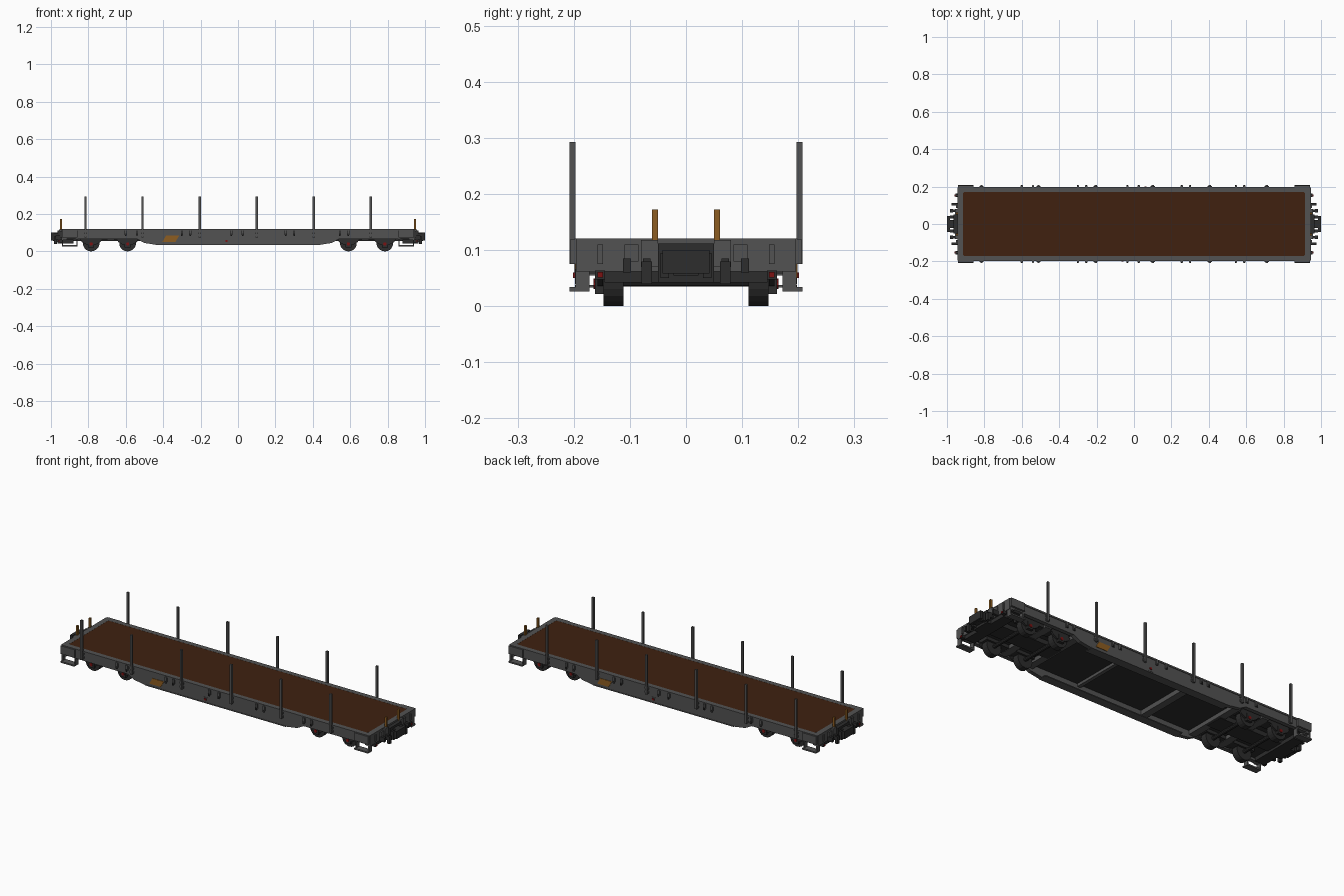
import bpy, bmesh, math
from mathutils import Vector

cube = bpy.data.objects.get("Cube")
if cube:
    bpy.data.objects.remove(cube, do_unlink=True)


def material(name, rgb):
    m = bpy.data.materials.new(name)
    m.use_nodes = True
    m.diffuse_color = (*rgb, 1)
    m.node_tree.nodes["Principled BSDF"].inputs["Base Color"].default_value = (*rgb, 1)
    return m


GREY = material("steel grey", (0.085, 0.085, 0.085))
DARK = material("dark iron", (0.026, 0.026, 0.026))
BROWN = material("deck brown", (0.050, 0.015, 0.005))
OCHRE = material("ochre paint", (0.27, 0.11, 0.015))
RED = material("signal red", (0.2, 0.006, 0.006))


def finish(bm, name, mat):
    bmesh.ops.recalc_face_normals(bm, faces=bm.faces)
    me = bpy.data.meshes.new(name)
    bm.to_mesh(me)
    bm.free()
    me.materials.append(mat)
    ob = bpy.data.objects.new(name, me)
    bpy.context.collection.objects.link(ob)
    return ob


def boxes(name, mat, spans):
    """One object from boxes given as (x0, x1, y0, y1, z0, z1)."""
    bm = bmesh.new()
    for x0, x1, y0, y1, z0, z1 in spans:
        vs = bmesh.ops.create_cube(bm, size=1)["verts"]
        for v in vs:
            v.co = Vector((x0 + (v.co.x + .5) * (x1 - x0),
                           y0 + (v.co.y + .5) * (y1 - y0),
                           z0 + (v.co.z + .5) * (z1 - z0)))
    return finish(bm, name, mat)


def prism(name, mat, pts, axis, a, b):
    """Extrude a 2D outline along z or y between a and b."""
    bm = bmesh.new()
    place = (lambda p: (p[0], p[1], a)) if axis == "z" else (lambda p: (p[0], a, p[1]))
    f = bm.faces.new([bm.verts.new(place(p)) for p in pts])
    ext = bmesh.ops.extrude_face_region(bm, geom=[f])["geom"]
    move = Vector((0, 0, b - a)) if axis == "z" else Vector((0, b - a, 0))
    bmesh.ops.translate(bm, vec=move, verts=[g for g in ext if isinstance(g, bmesh.types.BMVert)])
    return finish(bm, name, mat)


def cylinder(name, mat, r, c, axis, length, sides=16):
    bm = bmesh.new()
    bmesh.ops.create_cone(bm, cap_ends=True, segments=sides, radius1=r, radius2=r, depth=length)
    q = Vector((0, 0, 1)).rotation_difference(Vector(axis))
    for v in bm.verts:
        v.co = q @ v.co + Vector(c)
    return finish(bm, name, mat)


def mirrored(spans, mx=False, my=True):
    out = list(spans)
    if my:
        out += [(a, b, -d, -c, e, f) for a, b, c, d, e, f in out]
    if mx:
        out += [(-b, -a, c, d, e, f) for a, b, c, d, e, f in out]
    return out


# Deck and frame
L, C = 0.925, 0.02
prism("deck", BROWN, [(-L + C, -.173), (L - C, -.173), (L, -.173 + C), (L, .173 - C),
                      (L - C, .173), (-L + C, .173), (-L, .173 - C), (-L, -.173 + C)],
      "z", 0.1, 0.1205)
prism("underfloor", DARK, [(-.93, -.178), (.93, -.178), (.93, .178), (-.93, .178)], "z", 0.08, 0.1)
half = [(.94, .12), (.94, .068), (.54, .066), (.50, .045), (.43, .034)]
sill = half + [(-x, z) for x, z in reversed(half)]
for s, side in ((1, "left"), (-1, "right")):
    prism(side + "_side_sill", GREY, sill, "y", s * .174, s * .196)
boxes("side_rails", GREY, mirrored([(-.94, .94, .172, .199, .112, .121)]))
boxes("sill_bottom_flanges", GREY, mirrored([(-.43, .43, .150, .198, .033, .038)]))
boxes("end_beams", GREY, mirrored([(.915, .945, -.196, .196, .062, .121)], True, False))
boxes("deck_corner_plates", GREY, mirrored([(.9, .925, .153, .175, .1, .12)], True))
boxes("end_beam_brackets", GREY, mirrored([(.945, .951, .148, .158, .075, .11),
                                           (.945, .953, .085, .11, .08, .11),
                                           (.945, .957, .05, .08, .07, .118)], True))

# Underside structure
boxes("centre_beam", DARK, mirrored([(.5, .92, -.05, .05, .055, .08)], True, False))
boxes("cross_beams", GREY, mirrored([(.49, .53, -.174, .174, .058, .08),
                                     (.66, .70, -.174, .174, .06, .08)], True, False)
      + [(-.23, -.19, -.174, .174, .055, .08), (.19, .21, -.174, .174, .065, .08)])

# Stakes with their pockets
stake_x = [-.815 + .305 * i for i in range(6)]
for i, x in enumerate(stake_x):
    for s, side in ((1, "left"), (-1, "right")):
        y0, y1 = sorted((s * .197, s * .208))
        boxes(f"{side}_stake_{i + 1}", GREY, [(x - .006, x + .006, y0, y1, .075, .293)])
boxes("stake_pockets", GREY, mirrored([(x - .011, x + .011, .195, .203, z, z + .012)
                                       for x in stake_x for z in (.08, .102)]))
lug_x = [-.6, -.54, -.3, -.255, -.035, .025, .255, .3, .545, .59]
boxes("tie_down_lugs", GREY, mirrored([(x - .006, x + .006, .195, .205, .088, .116) for x in lug_x]))
boxes("tie_down_rings", DARK, mirrored([(x - .004, x + .004, .204, .208, .083, .095) for x in lug_x]))

# Painted side patches and small red handles
for s, side in ((1, "left"), (-1, "right")):
    patch = [(s * x, z) for x, z in ((.405, .050), (.335, .050), (.315, .084), (.385, .084))]
    prism(side + "_side_patch", OCHRE, patch, "y", s * .196, s * .1985)
    xs = sorted((s * .055, s * .067))
    ys = sorted((s * .196, s * .201))
    boxes(side + "_brake_handle", RED, [(*xs, *ys, .05, .06)])
    boxes(side + "_brake_box", GREY, [(s * .06 - .018, s * .06 + .018, *sorted((s * .19, s * .1975)), .04, .066)])

# Wheelsets with axle boxes and leaf springs
for i, x in enumerate((-.785, -.59, .59, .785)):
    cylinder(f"axle_{i + 1}", DARK, .01, (x, 0, .045), (0, 1, 0), .3, 10)
    for s, side in ((1, "left"), (-1, "right")):
        cylinder(f"{side}_wheel_{i + 1}", DARK, .045, (x, s * .129, .045), (0, 1, 0), .036, 20)
        cylinder(f"{side}_hub_{i + 1}", RED, .009, (x, s * .162, .04), (0, 1, 0), .006, 10)
        prism(f"{side}_leaf_spring_{i + 1}", DARK,
              [(x - .058, .066), (x - .05, .05), (x - .025, .036), (x + .025, .036),
               (x + .05, .05), (x + .058, .066)], "y", s * .148, s * .158)
    boxes(f"axle_boxes_{i + 1}", DARK, mirrored([(x - .016, x + .016, .145, .162, .022, .062),
                                                 (x - .03, x + .03, .146, .154, .055, .085)]))
boxes("bogie_frames", DARK, mirrored([(.54, .84, .10, .158, .062, .08)], True))

# Corner footsteps
boxes("corner_steps", GREY, mirrored([(.857, .942, .172, .208, .026, .034),
                                      (.857, .864, .172, .197, .03, .075),
                                      (.935, .942, .172, .197, .03, .075),
                                      (.857, .942, .194, .207, .075, .119)], True))

# Couplers, hoses, lamps and end posts
for s, end in ((1, "left"), (-1, "right")):
    def at(spans):
        return [(*sorted((s * a, s * b)), *r) for a, b, *r in spans]
    boxes(end + "_coupler", DARK, at([(.92, .965, -.05, .05, .042, .112),
                                      (.96, .99, -.022, .022, .055, .1),
                                      (.984, 1.0, -.042, .042, .058, .1),
                                      (.965, .985, -.045, -.03, .05, .095),
                                      (.965, .985, .03, .045, .05, .095)]))
    boxes(end + "_end_underframe", DARK, at([(.88, .94, -.145, .145, .042, .064)]))
    boxes(end + "_hose_brackets", DARK, at(
        [(.945, .975, y - .007, y + .007, .06, .085) for y in (-.105, -.07, .07, .105)]
        + [(.968, .984, y - .009, y + .009, .04, .08) for y in (-.07, .07)]))
    boxes(end + "_end_posts", OCHRE, at([(.94, .951, y - .0055, y + .0055, .10, .172)
                                         for y in (-.055, .055)]))
    boxes(end + "_lamp_housings", DARK, at([(.935, .955, y - .009, y + .009, .048, .064)
                                            for y in (-.153, .153)]))
    boxes(end + "_lamps", RED, at([(.955, .959, y - .005, y + .005, .051, .061)
                                   for y in (-.153, .153)]))
